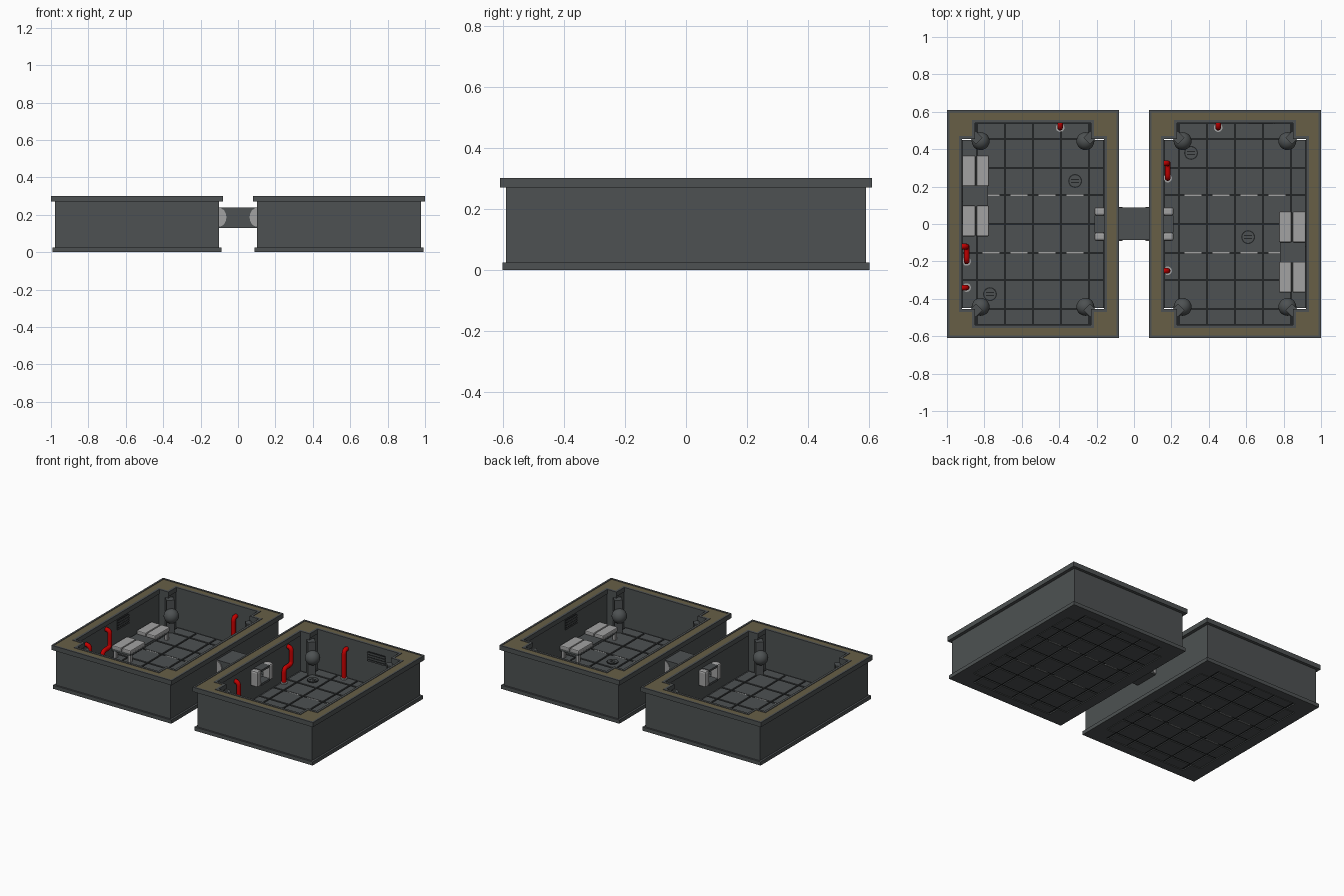
import bpy, bmesh, math
from mathutils import Vector, Matrix

if "Cube" in bpy.data.objects:
    bpy.data.objects.remove(bpy.data.objects["Cube"])

def mat(name, r, g, b):
    m = bpy.data.materials.new(name)
    m.diffuse_color = (r, g, b, 1)
    m.use_nodes = True
    m.node_tree.nodes["Principled BSDF"].inputs["Base Color"].default_value = m.diffuse_color
    return m

GREY = mat("wall grey", .075, .083, .085)
DARK = mat("groove black", .016, .018, .019)
OLIVE = mat("olive rim", .135, .113, .062)
LIGHT = mat("light grey", .36, .36, .36)
RED = mat("pipe red", .55, .0, .0)

def finish(bm, name, m):
    bmesh.ops.recalc_face_normals(bm, faces=bm.faces)
    me = bpy.data.meshes.new(name)
    bm.to_mesh(me)
    bm.free()
    ob = bpy.data.objects.new(name, me)
    bpy.context.collection.objects.link(ob)
    me.materials.append(m)
    return ob

def add_box(bm, x0, x1, y0, y1, z0, z1):
    mtx = Matrix.Translation(((x0+x1)/2, (y0+y1)/2, (z0+z1)/2)) @ Matrix.Diagonal((abs(x1-x0), abs(y1-y0), z1-z0, 1))
    bmesh.ops.create_cube(bm, size=1, matrix=mtx)

def boxes(name, m, items, bevel=0):
    bm = bmesh.new()
    for b in items:
        add_box(bm, *b)
    ob = finish(bm, name, m)
    if bevel:
        md = ob.modifiers.new("bevel", 'BEVEL')
        md.width, md.segments = bevel, 2
    return ob

def cyl(name, m, loc, r, h, axis='Z', scale=(1, 1, 1), seg=24):
    bm = bmesh.new()
    rot = Matrix.Rotation(math.pi/2, 4, 'X') if axis == 'Y' else Matrix()
    bmesh.ops.create_cone(bm, cap_ends=True, segments=seg, radius1=r, radius2=r, depth=h,
                          matrix=Matrix.Translation(loc) @ Matrix.Diagonal((*scale, 1)) @ rot)
    return finish(bm, name, m)

def rect(c, a, b):
    return [(c-a, -b), (c+a, -b), (c+a, b), (c-a, b)]

def notched(c, o=0):
    # room outline with four square corner pillars, grown outward by o
    a, b, p, q = .38+o, .54+o, .31+o, .455+o
    quarter = [(a, q), (p, q), (p, b)]
    pts = quarter + [(-x, y) for x, y in quarter[::-1]]
    pts += [(-x, -y) for x, y in quarter] + [(x, -y) for x, y in quarter[::-1]]
    return [(c+x, y) for x, y in pts]

def ring(name, m, outer, inner, z0, z1):
    bm = bmesh.new()
    edges = []
    for loop in (outer, inner):
        vs = [bm.verts.new((x, y, z0)) for x, y in loop]
        edges += [bm.edges.new((vs[i], vs[i-1])) for i in range(len(vs))]
    bmesh.ops.triangle_fill(bm, edges=edges, use_beauty=True, use_dissolve=False)
    ext = bmesh.ops.extrude_face_region(bm, geom=bm.faces[:])
    bmesh.ops.translate(bm, vec=(0, 0, z1-z0), verts=[v for v in ext['geom'] if isinstance(v, bmesh.types.BMVert)])
    return finish(bm, name, m)

def pipe(name, pts, r=.015, bend=.025):
    pts = [Vector(p) for p in pts]
    path = [pts[0]]
    for a, b, c in zip(pts, pts[1:], pts[2:]):      # rounded elbows
        p, q = b + (a-b).normalized()*bend, b + (c-b).normalized()*bend
        for i in range(5):
            t = i/4
            path.append(p*(1-t)**2 + b*2*t*(1-t) + q*t*t)
    path.append(pts[-1])
    cu = bpy.data.curves.new(name, 'CURVE')
    cu.dimensions, cu.bevel_depth, cu.bevel_resolution, cu.use_fill_caps = '3D', r, 3, True
    sp = cu.splines.new('POLY')
    sp.points.add(len(path)-1)
    for s, p in zip(sp.points, path):
        s.co = (*p, 1)
    cu.materials.append(RED)
    bpy.context.collection.objects.link(bpy.data.objects.new(name, cu))
    x, y, _ = pts[-1]
    cyl(name + "_flange", LIGHT, (x, y, .033), .023, .01)

# doorway cutter shared by both rooms
cutter = boxes("doorway_cutter", DARK, [(-.22, .22, -.07, .07, .145, .225)])
cutter.hide_render = True
cutter.display_type = 'WIRE'

def room(side, c):
    # walls: base lip, body, top lip with olive inlay between two dark borders
    ring(side + "_base_lip", GREY, rect(c, .452, .602), notched(c), 0, .025)
    body = ring(side + "_wall", GREY, rect(c, .438, .59), notched(c, .006), .025, .27)
    md = body.modifiers.new("doorway", 'BOOLEAN')
    md.object, md.solver = cutter, 'EXACT'
    ring(side + "_top_lip", GREY, rect(c, .46, .61), notched(c), .27, .294)
    ring(side + "_rim_inlay", OLIVE, rect(c, .45, .6), notched(c, .015), .293, .299)
    ring(side + "_rim_outer_border", GREY, rect(c, .46, .61), rect(c, .447, .597), .294, .302)
    ring(side + "_rim_inner_border", GREY, notched(c, .016), notched(c), .294, .302)

    # floor: dark slab with raised tiles on both faces and light strips in two seams
    boxes(side + "_floor_slab", DARK, [(c-.385, c+.385, -.45, .45, .008, .022),
                                       (c-.31, c+.31, -.545, .545, .008, .022)])
    xs = [-.38, -.3, -.15, 0, .15, .3, .38]
    ys = [-.54, -.455, -.3, -.155, 0, .155, .3, .455, .54]
    g = .006
    tiles = [(c+x0+g, c+x1-g, y0+g, y1-g, .001, .03)
             for x0, x1 in zip(xs, xs[1:]) for y0, y1 in zip(ys, ys[1:])
             if not (abs(x0+x1) > .61 and abs(y0+y1) > .92)]
    boxes(side + "_floor_tiles", GREY, tiles)
    boxes(side + "_floor_strips", LIGHT, [(c+x-.045, c+x+.045, y-.004, y+.004, .002, .029)
                                          for y in (-.155, .155) for x in (-.225, -.075, .075, .225)])

    # corner posts carrying spheres
    for i, (sx, sy) in enumerate([(1, 1), (-1, 1), (-1, -1), (1, -1)]):
        bm = bmesh.new()
        rot = Matrix.Translation((c+sx*.305, sy*.462, .14)) @ Matrix.Rotation(math.pi/4, 4, 'Z')
        bmesh.ops.create_cube(bm, size=1, matrix=rot @ Matrix.Diagonal((.05, .05, .23, 1)))
        finish(bm, f"{side}_corner_post_{i}", GREY)
        bm = bmesh.new()
        bmesh.ops.create_uvsphere(bm, u_segments=20, v_segments=12, radius=.048,
                                  matrix=Matrix.Translation((c+sx*.28, sy*.443, .15)))
        ob = finish(bm, f"{side}_corner_sphere_{i}", GREY)
        ob.data.shade_smooth()

    # bench against the far wall, two cushion pairs on a dark board
    s = 1 if c > 0 else -1
    by = -s*.15
    X = lambda d: c + s*d
    cush, legs = [], []
    for k in (-1, 1):
        yc = by + k*.134
        cush += [(*sorted((X(a), X(b))), yc-.082, yc+.082, .088, .115) for a, b in ((.235, .302), (.308, .378))]
        yl = by + k*.2
        legs += [(*sorted((X(d-.01), X(d+.01))), yl-.01, yl+.01, .03, .08) for d in (.25, .36)]
    boxes(side + "_bench_cushions", LIGHT, cush, .006)
    boxes(side + "_bench_board", GREY, [(*sorted((X(.24), X(.378))), by-.212, by+.212, .075, .092)])
    boxes(side + "_bench_legs", LIGHT, legs)

    # door frame inside the room, towards the tunnel
    f = sorted((X(-.385), X(-.328)))
    boxes(side + "_door_posts", LIGHT, [(*f, k*.0675-.0225, k*.0675+.0225, .13, .24) for k in (-1, 1)], .012)
    boxes(side + "_door_sill", GREY, [(*f, -.046, .046, .13, .145)])
    boxes(side + "_door_lintel", GREY, [(*f, -.046, .046, .225, .238)])

for side, c in (("left", -.54), ("right", .54)):
    room(side, c)

# tunnel joining the rooms, with rounded light collars
boxes("tunnel", GREY, [(-.11, .11, -.085, .088, .225, .24), (-.11, .11, -.085, .088, .13, .145),
                       (-.11, .11, -.085, -.07, .145, .225), (-.11, .11, .07, .088, .145, .225)])
for sx in (-1, 1):
    for sy in (-1, 1):
        cyl("tunnel_collar", LIGHT, (sx*.102, sy*.087, .187), .04, .008, 'Y', (1, 1, 1.25))

# red pipes: two with a sideways jog, four plain
for n, x, w, y in (("left_jog_pipe", -.895, -.925, -.12), ("right_jog_pipe", .18, .15, .325)):
    pipe(n, [(w, y, .245), (x, y, .245), (x, y, .13), (x, y-.08, .13), (x, y-.08, .03)])
for n, x, y, dx, dy in (("left_side_pipe", -.895, -.34, -.03, 0), ("left_back_pipe", -.395, .515, 0, .03),
                        ("right_side_pipe", .18, -.25, -.03, 0), ("right_back_pipe", .45, .515, 0, .03)):
    pipe(n, [(x+dx, y+dy, .225), (x, y, .225), (x, y, .03)])

# floor drains: dark rim, grey cover with a slot
for i, (x, y) in enumerate([(-.315, .23), (-.77, -.375), (.305, .38), (.61, -.07)]):
    cyl(f"drain_rim_{i}", DARK, (x, y, .031), .037, .006)
    cyl(f"drain_cover_{i}", GREY, (x, y, .033), .031, .006)
    boxes(f"drain_slots_{i}", DARK, [(x-.022, x+.022, y+d-.003, y+d+.003, .034, .037) for d in (-.008, .008)])

# wall vents: dark plate with grey slats
boxes("back_vent_plate", DARK, [(.615, .745, .538, .547, .185, .25)])
boxes("back_vent_slats", GREY, [(.61, .75, .535, .54, .188+.017*i, .196+.017*i) for i in range(4)])
for s in (-1, 1):
    xa, xb, xc = s*.925, s*.918, s*.914
    y = -s*.06
    boxes("side_vent_plate", DARK, [(*sorted((xa, xb)), y-.06, y+.06, .195, .26)])
    boxes("side_vent_slats", GREY, [(*sorted((xb, xc)), y-.062, y+.062, .198+.017*i, .206+.017*i) for i in range(4)])
